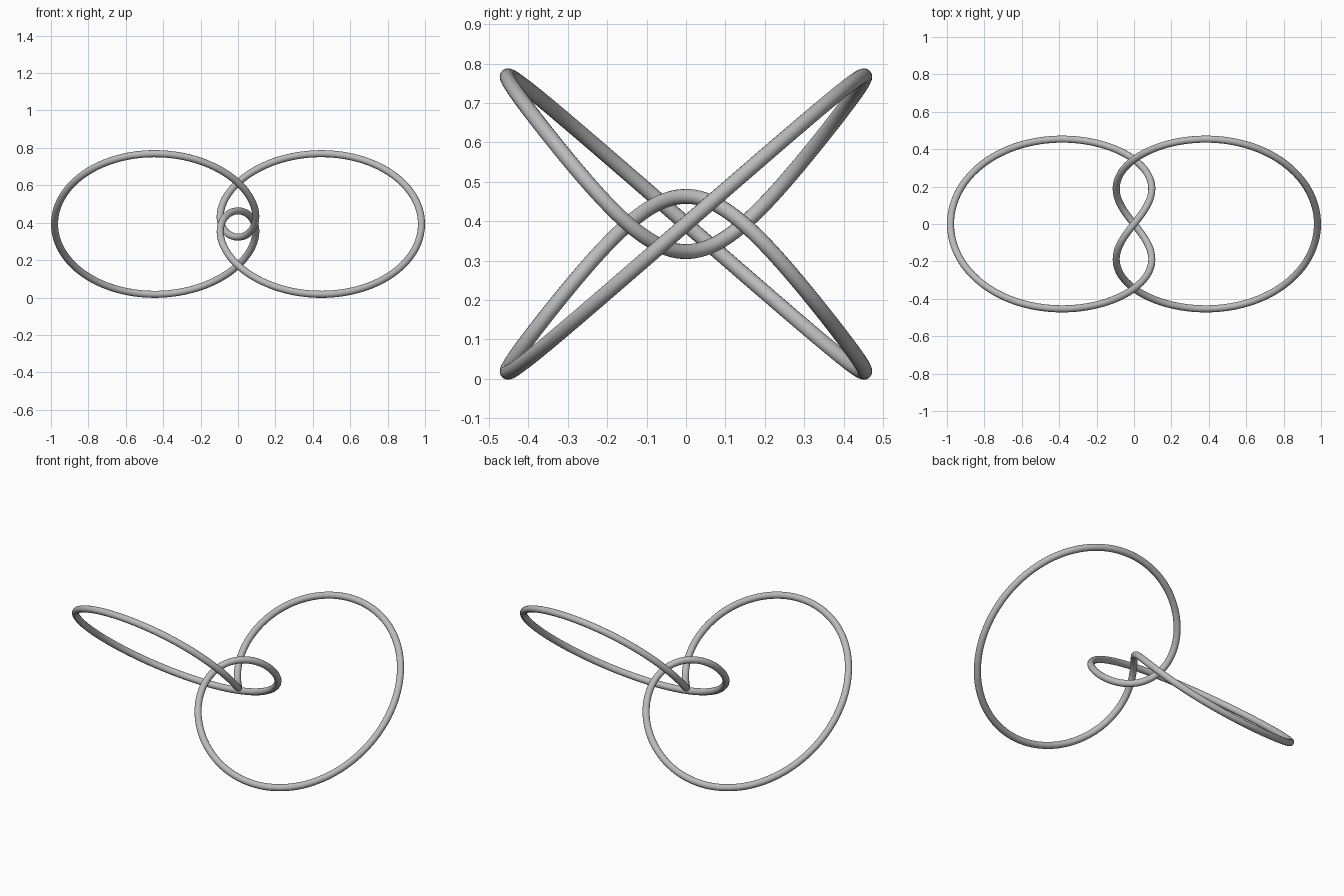
import bpy
from math import sin, cos, tau

old = bpy.data.objects.get("Cube")
if old:
    bpy.data.objects.remove(old, do_unlink=True)

TUBE = 0.019
HEIGHT = 0.393
STEPS = 320

# Plain grey
grey = bpy.data.materials.new("light_grey")
grey.use_nodes = True
colour = (0.5, 0.5, 0.5, 1)
grey.diffuse_color = colour
grey.node_tree.nodes["Principled BSDF"].inputs["Base Color"].default_value = colour


def knot_point(t):
    """Centre line of the tube: two tilted lobes hooked through each other."""
    x = 0.625 * cos(t) + 0.356 * cos(3 * t)
    y = 0.43 * sin(2 * t) + 0.076 * sin(4 * t)
    z = 0.20 * sin(t) + 0.27 * sin(3 * t)
    return x, y, z + HEIGHT, 1


# Closed round tube swept along the centre line
curve = bpy.data.curves.new("knot_tube", "CURVE")
curve.dimensions = "3D"
curve.bevel_depth = TUBE
curve.bevel_resolution = 6
path = curve.splines.new("POLY")
path.points.add(STEPS - 1)
for i, point in enumerate(path.points):
    point.co = knot_point(tau * i / STEPS)
path.use_cyclic_u = True
path.use_smooth = True
curve.materials.append(grey)

knot = bpy.data.objects.new("knot_tube", curve)
bpy.context.collection.objects.link(knot)

# Turn the sweep into a smooth mesh
bpy.ops.object.select_all(action="DESELECT")
bpy.context.view_layer.objects.active = knot
knot.select_set(True)
bpy.ops.object.convert(target="MESH")
bpy.ops.object.shade_smooth()
